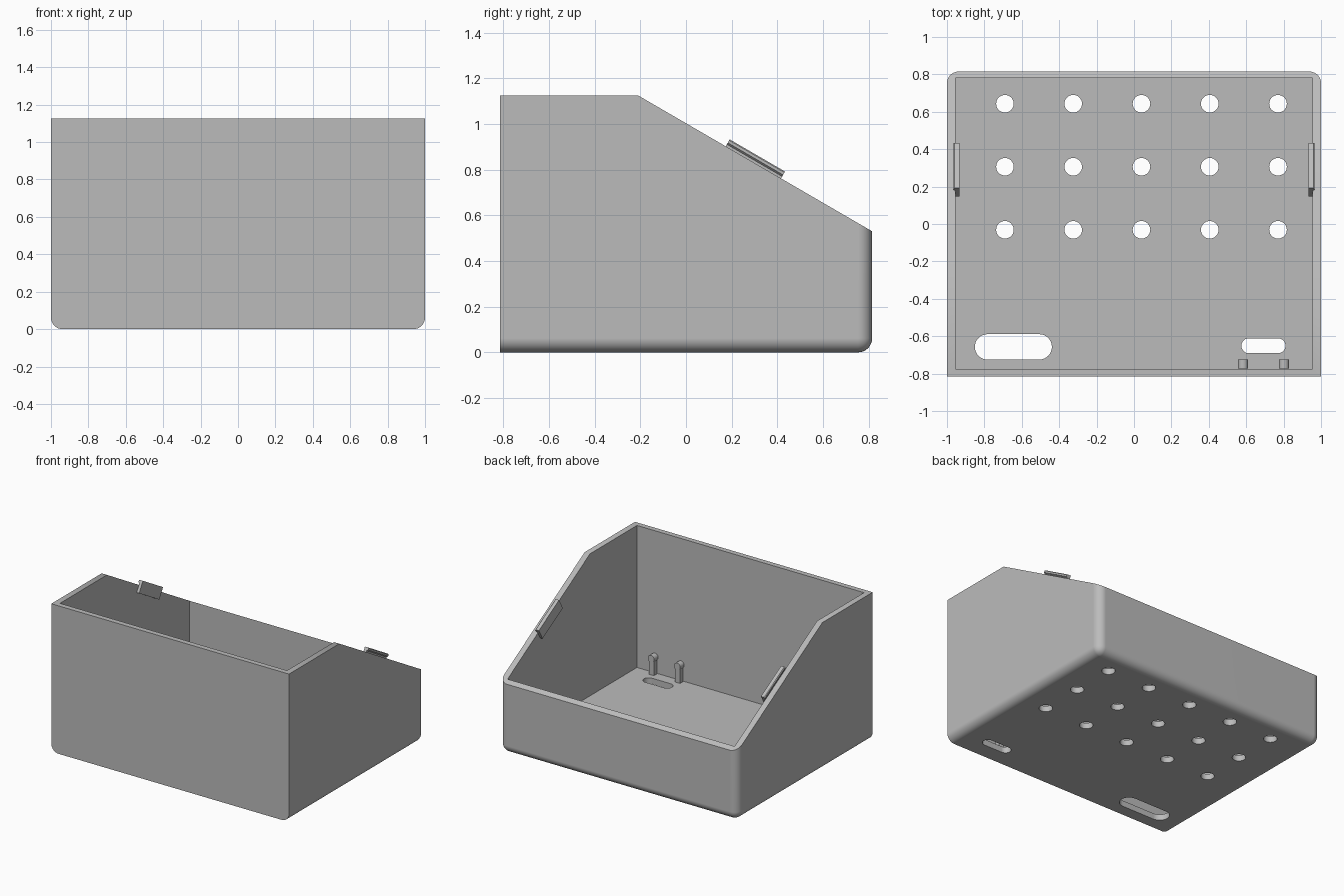
import bpy, bmesh, math
from mathutils import Vector

if "Cube" in bpy.data.objects:
    bpy.data.objects.remove(bpy.data.objects["Cube"])

grey = bpy.data.materials.new("light_grey")
grey.diffuse_color = (0.5, 0.5, 0.5, 1)
grey.use_nodes = True
grey.node_tree.nodes["Principled BSDF"].inputs["Base Color"].default_value = grey.diffuse_color

SLOPE = math.atan2(0.595, 1.025)      # pitch of the sloped rim
FLOOR = 0.045                         # floor thickness


def finish(name, bm):
    bmesh.ops.recalc_face_normals(bm, faces=bm.faces)
    me = bpy.data.meshes.new(name)
    bm.to_mesh(me)
    bm.free()
    me.materials.append(grey)
    ob = bpy.data.objects.new(name, me)
    bpy.context.collection.objects.link(ob)
    return ob


def prism(bm, pts, vec):
    """Extrude a closed loop of 3D points along a vector."""
    face = bm.faces.new([bm.verts.new(p) for p in pts])
    new = bmesh.ops.extrude_face_region(bm, geom=[face])["geom"]
    bmesh.ops.translate(bm, vec=vec, verts=[v for v in new if isinstance(v, bmesh.types.BMVert)])


def slot_outline(cx, cy, half, r, n=32):
    """Round-ended outline; half = 0 gives a circle."""
    pts = []
    for side in (1, -1):
        for i in range(n // 2 + (1 if half else 0)):
            a = -math.pi / 2 + math.pi * i / (n // 2)
            pts.append((cx + side * (half + r * math.cos(a)), cy + side * r * math.sin(a), -0.1))
    return pts


def smooth(ob):
    bpy.ops.object.select_all(action="DESELECT")
    ob.select_set(True)
    bpy.context.view_layer.objects.active = ob
    bpy.ops.object.shade_smooth_by_angle(angle=math.radians(35))


# Case: side profile extruded across, with rounded bottom and back edges
bm = bmesh.new()
side = [(-0.815, 0), (0.815, 0), (0.815, 0.53), (-0.21, 1.125), (-0.815, 1.125)]
prism(bm, [(-1, y, z) for y, z in side], Vector((2, 0, 0)))
rounded = []
for e in bm.edges:
    a, b = (v.co for v in e.verts)
    bottom = a.z < 0.01 and b.z < 0.01
    back = a.y > 0.8 and b.y > 0.8
    front = a.y < -0.8 and b.y < -0.8
    across = abs(a.x - b.x) > 1
    if (bottom and not front) or (back and not across):
        rounded.append(e)
bmesh.ops.bevel(bm, geom=rounded, offset=0.062, offset_type="OFFSET", segments=8,
                profile=0.5, affect="EDGES")
case = finish("case", bm)

# Cutters: the cavity, then the vent holes and cable slots
bm = bmesh.new()
prism(bm, [(x, y, FLOOR) for x, y in ((-0.955, -0.775), (0.955, -0.775), (0.955, 0.78), (-0.955, 0.78))],
      Vector((0, 0, 2)))
cavity = finish("cavity_cutter", bm)

bm = bmesh.new()
for row in range(3):
    for col in range(5):
        prism(bm, slot_outline(-0.69 + 0.365 * col, 0.643 - 0.337 * row, 0, 0.047), Vector((0, 0, 0.3)))
prism(bm, slot_outline(-0.645, -0.657, 0.138, 0.068), Vector((0, 0, 0.3)))
prism(bm, slot_outline(0.692, -0.651, 0.078, 0.04), Vector((0, 0, 0.3)))
holes = finish("hole_cutter", bm)

bpy.context.view_layer.objects.active = case
for cutter in (cavity, holes):
    mod = case.modifiers.new("cut", "BOOLEAN")
    mod.operation, mod.solver, mod.object = "DIFFERENCE", "EXACT", cutter
    bpy.ops.object.modifier_apply(modifier=mod.name)
    bpy.data.objects.remove(cutter)
smooth(case)
case.modifiers.new("flat_walls", "WEIGHTED_NORMAL").keep_sharp = True

# Snap clips: tabs inside the sloped walls with a small outward lip
along = Vector((0, math.cos(SLOPE), -math.sin(SLOPE)))
normal = Vector((0, math.sin(SLOPE), math.cos(SLOPE)))
mid = Vector((0, 0.295, 1.125 - (0.295 + 0.21) * math.tan(SLOPE)))
lip = [(0.934, -0.055), (0.956, -0.055), (0.956, 0.01), (0.966, 0.018), (0.966, 0.03), (0.961, 0.035), (0.934, 0.035)]
for label, s in (("left", -1), ("right", 1)):
    bm = bmesh.new()
    prism(bm, [mid - along * 0.14 + normal * n + Vector((s * x, 0, 0)) for x, n in lip], along * 0.28)
    finish(label + "_clip", bm)

# Cable posts: square stem with a round head facing back
for label, x in (("inner", 0.583), ("outer", 0.802)):
    bm = bmesh.new()
    prism(bm, [(x + a, y, FLOOR - 0.01) for a, y in ((-0.02, -0.768), (0.02, -0.768), (0.02, -0.732), (-0.02, -0.732))],
          Vector((0, 0, 0.13)))
    ring = [2 * math.pi * i / 24 for i in range(24)]
    prism(bm, [(x + 0.027 * math.cos(a), -0.772, 0.17 + 0.027 * math.sin(a)) for a in ring],
          Vector((0, 0.047, 0)))
    smooth(finish(label + "_post", bm))
